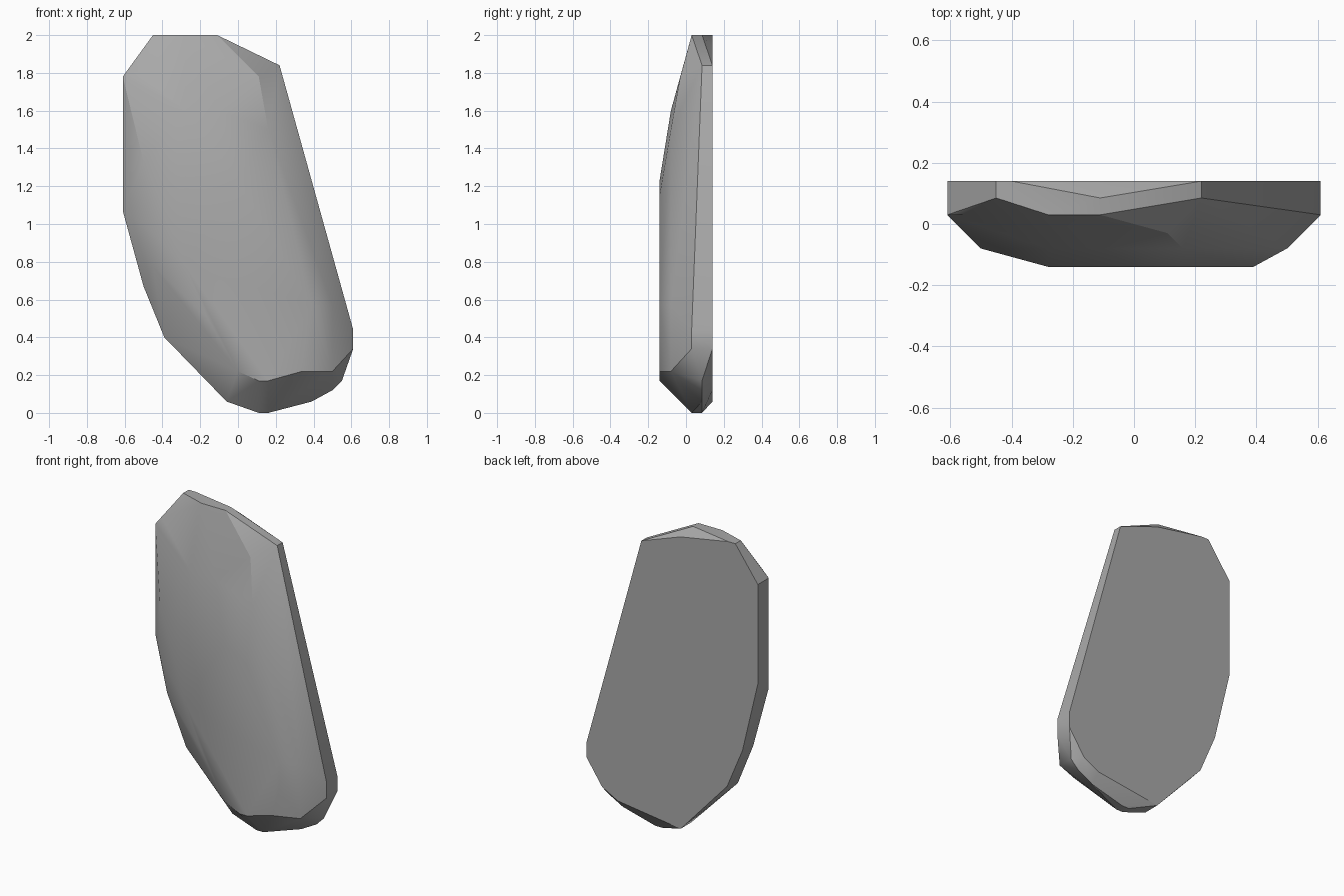
import bpy
import bmesh
import math

default_cube = bpy.data.objects.get("Cube")
if default_cube:
    bpy.data.objects.remove(default_cube, do_unlink=True)


def make_material(name, colour):
    material = bpy.data.materials.new(name)
    material.use_nodes = True
    material.diffuse_color = colour
    shader = material.node_tree.nodes["Principled BSDF"]
    shader.inputs["Base Color"].default_value = colour
    return material


# Stone cross-sections from back to front: depth, then outline corners (x, z)
BACK, SHOULDER, RIM, BEVEL, FRONT = 0.14, 0.085, 0.03, -0.08, -0.14
sections = {
    # flat back
    BACK: [(.22, 1.84), (-.06, 1.94), (-.4, 2), (-.45, 2), (-.61, 1.78),
           (-.61, 1.14), (-.5, .68), (-.39, .42), (-.06, .06), (.39, .12),
           (.5, .18), (.61, .44), (.61, .34)],
    # narrow top and bottom ledges
    SHOULDER: [(.22, 1.84), (-.11, 2), (-.45, 2), (.11, 0), (.16, 0),
               (.39, .06), (.5, .12), (.55, .17)],
    # widest outline
    RIM: [(-.28, 2), (-.11, 2), (-.56, 1.83), (-.61, 1.78), (-.61, 1.07),
          (-.5, .67), (-.39, .4), (-.06, .06), (.11, 0), (.16, 0),
          (.61, .34), (.61, .44)],
    # sloping edge around the front
    BEVEL: [(-.28, 1.6), (-.1, 1.6), (.16, 1.5), (.5, .57), (.5, .22),
            (-.5, 1.33), (-.5, 1), (-.45, .78)],
    # flat front
    FRONT: [(-.28, 1.2), (0, 1.23), (.16, 1.15), (.39, .57), (.39, .4),
            (.34, .22), (.16, .17), (.11, .17), (0, .22), (-.16, .5),
            (-.28, .78)],
}

# Wrap the sections in one faceted skin
bm = bmesh.new()
for depth, outline in sections.items():
    for x, z in outline:
        bm.verts.new((x, depth, z))
bm.verts.new((.11, -.03, 1.78))
hull = bmesh.ops.convex_hull(bm, input=bm.verts[:])
unused = {item for item in hull["geom_interior"] + hull["geom_unused"]
          if isinstance(item, bmesh.types.BMVert)}
bmesh.ops.delete(bm, geom=list(unused), context="VERTS")
bmesh.ops.dissolve_limit(bm, angle_limit=math.radians(1),
                         verts=bm.verts[:], edges=bm.edges[:])
bmesh.ops.recalc_face_normals(bm, faces=bm.faces[:])

mesh = bpy.data.meshes.new("stone_slab")
bm.to_mesh(mesh)
bm.free()
stone = bpy.data.objects.new("stone_slab", mesh)
bpy.context.collection.objects.link(stone)
mesh.materials.append(make_material("stone_grey", (0.4, 0.4, 0.4, 1)))

# Soften shallow creases and keep the sharp ones
bpy.ops.object.select_all(action="DESELECT")
stone.select_set(True)
bpy.context.view_layer.objects.active = stone
bpy.ops.object.shade_smooth_by_angle(angle=math.radians(30))
